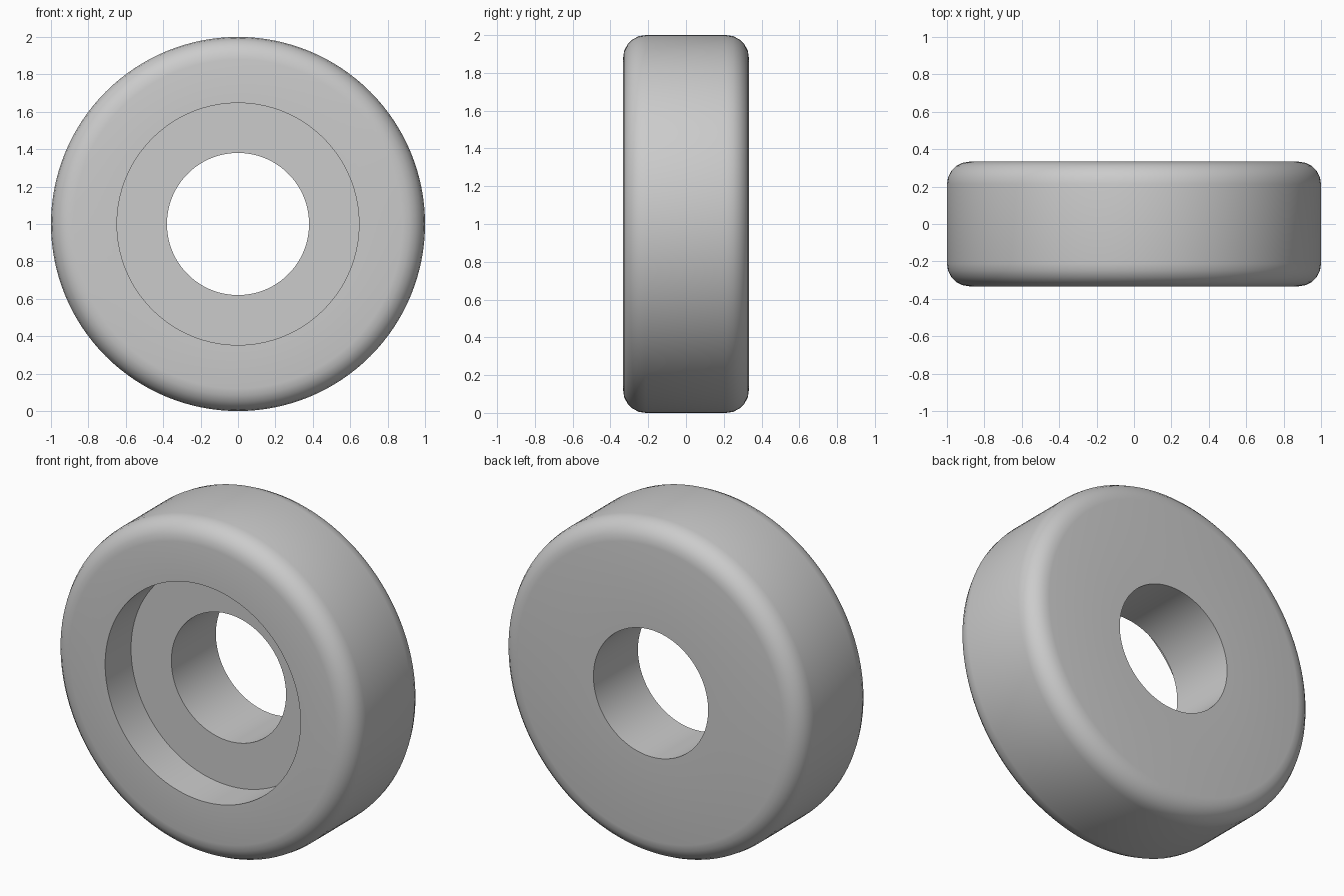
import bpy, bmesh, math
from mathutils import Matrix, Vector

cube = bpy.data.objects.get("Cube")
if cube:
    bpy.data.objects.remove(cube, do_unlink=True)

# Plain grey material
grey = bpy.data.materials.new("plain_grey")
grey.use_nodes = True
colour = (0.6, 0.6, 0.6, 1)
grey.diffuse_color = colour
grey.node_tree.nodes["Principled BSDF"].inputs["Base Color"].default_value = colour

# Main dimensions
outer, bore, recess = 1.0, 0.38, 0.647
half, depth, fillet = 0.333, 0.245, 0.12
segments, fillet_steps = 128, 5


def fillet_arc(side):
    """Rounded outer edge as (radius, y), from the flat face to the tread."""
    points = []
    for i in range(fillet_steps + 1):
        a = math.pi / 2 * i / fillet_steps
        points.append((outer - fillet + fillet * math.sin(a),
                       side * (half - fillet + fillet * math.cos(a))))
    return points


# Closed cross-section: bore, recess floor, recess wall, front edge, back edge
profile = [(bore, half), (bore, depth - half), (recess, depth - half), (recess, -half)]
profile += fillet_arc(-1) + fillet_arc(1)[::-1]

# Turn the cross-section about the y axis
bm = bmesh.new()
rings = []
for s in range(segments):
    turn = Matrix.Rotation(2 * math.pi * s / segments, 3, 'Y')
    rings.append([bm.verts.new(turn @ Vector((r, y, 0)) + Vector((0, 0, outer)))
                  for r, y in profile])
for s in range(segments):
    here, there = rings[s], rings[(s + 1) % segments]
    for i in range(len(profile)):
        j = (i + 1) % len(profile)
        bm.faces.new((here[i], here[j], there[j], there[i]))
bmesh.ops.recalc_face_normals(bm, faces=bm.faces)

mesh = bpy.data.meshes.new("roller_wheel")
bm.to_mesh(mesh)
bm.free()
mesh.materials.append(grey)
wheel = bpy.data.objects.new("roller_wheel", mesh)
bpy.context.collection.objects.link(wheel)

# Smooth shading with crisp bore and recess edges
bpy.ops.object.select_all(action='DESELECT')
wheel.select_set(True)
bpy.context.view_layer.objects.active = wheel
bpy.ops.object.shade_smooth_by_angle(angle=math.radians(35))
